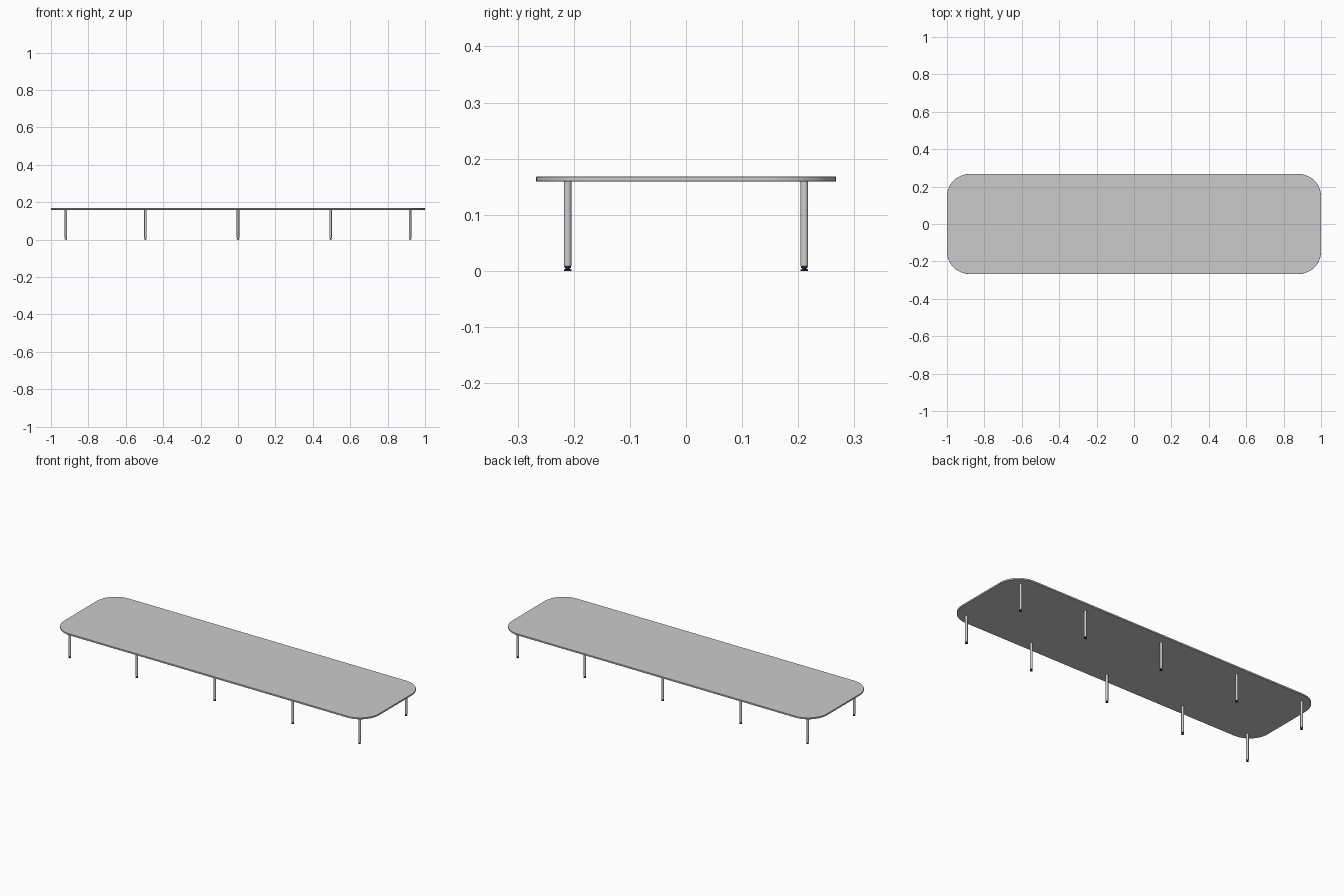
import bpy, bmesh, math

if "Cube" in bpy.data.objects:
    bpy.data.objects.remove(bpy.data.objects["Cube"])

def material(name, rgb):
    m = bpy.data.materials.new(name)
    m.diffuse_color = (*rgb, 1)
    m.use_nodes = True
    m.node_tree.nodes["Principled BSDF"].inputs["Base Color"].default_value = m.diffuse_color
    return m

GREY = material("light grey", (0.6, 0.6, 0.6))
METAL = material("leg metal", (0.62, 0.62, 0.62))
BLACK = material("black rubber", (0.02, 0.02, 0.02))

def finish(bm, name, mat):
    bmesh.ops.recalc_face_normals(bm, faces=bm.faces[:])
    me = bpy.data.meshes.new(name)
    bm.to_mesh(me)
    bm.free()
    me.materials.append(mat)
    ob = bpy.data.objects.new(name, me)
    bpy.context.collection.objects.link(ob)
    bpy.ops.object.select_all(action='DESELECT')
    ob.select_set(True)
    bpy.context.view_layer.objects.active = ob
    bpy.ops.object.shade_smooth_by_angle(angle=math.radians(35))
    return ob

def lathe(name, profile, x, y, mat, n=24):
    """Closed round solid from (radius, height) pairs."""
    bm = bmesh.new()
    rings = [[bm.verts.new((x + r * math.cos(2 * math.pi * i / n),
                            y + r * math.sin(2 * math.pi * i / n), z))
              for i in range(n)] for r, z in profile]
    for a, b in zip(rings, rings[1:]):
        for i in range(n):
            j = (i + 1) % n
            bm.faces.new((a[i], a[j], b[j], b[i]))
    bm.faces.new(rings[0])
    bm.faces.new(rings[-1])
    return finish(bm, name, mat)

# Table top: rounded rectangle, extruded, with a tiny edge chamfer
HX, HY, R, Z0, Z1 = 1.0, 0.267, 0.12, 0.159, 0.168
STEPS = 16
def outline(inset):
    pts = []
    for q, (sx, sy) in enumerate(((1, 1), (-1, 1), (-1, -1), (1, -1))):
        for i in range(STEPS + 1):
            a = math.pi / 2 * (q + i / STEPS)
            pts.append((sx * (HX - R) + (R - inset) * math.cos(a),
                        sy * (HY - R) + (R - inset) * math.sin(a)))
    return pts

bm = bmesh.new()
C = 0.0007
rings = [[bm.verts.new((x, y, z)) for x, y in outline(d)]
         for d, z in ((C, Z0), (0, Z0 + C), (0, Z1 - C), (C, Z1))]
for a, b in zip(rings, rings[1:]):
    for i in range(len(a)):
        j = (i + 1) % len(a)
        bm.faces.new((a[i], a[j], b[j], b[i]))
bm.faces.new(rings[0])
bm.faces.new(rings[-1])
finish(bm, "table_top", GREY)

# Ten round legs with black levelling feet
for row, y in (("front", -0.211), ("back", 0.211)):
    for k, x in enumerate((-0.92, -0.495, 0, 0.495, 0.92), 1):
        lathe(f"{row}_leg_{k}", [(0.0062, 0.008), (0.0067, 0.0085), (0.0067, Z0)], x, y, METAL)
        lathe(f"{row}_foot_{k}", [(0.0067, 0), (0.0067, 0.002), (0.0035, 0.004),
                                  (0.0035, 0.005), (0.0058, 0.0055), (0.0058, 0.008)],
              x, y, BLACK)
